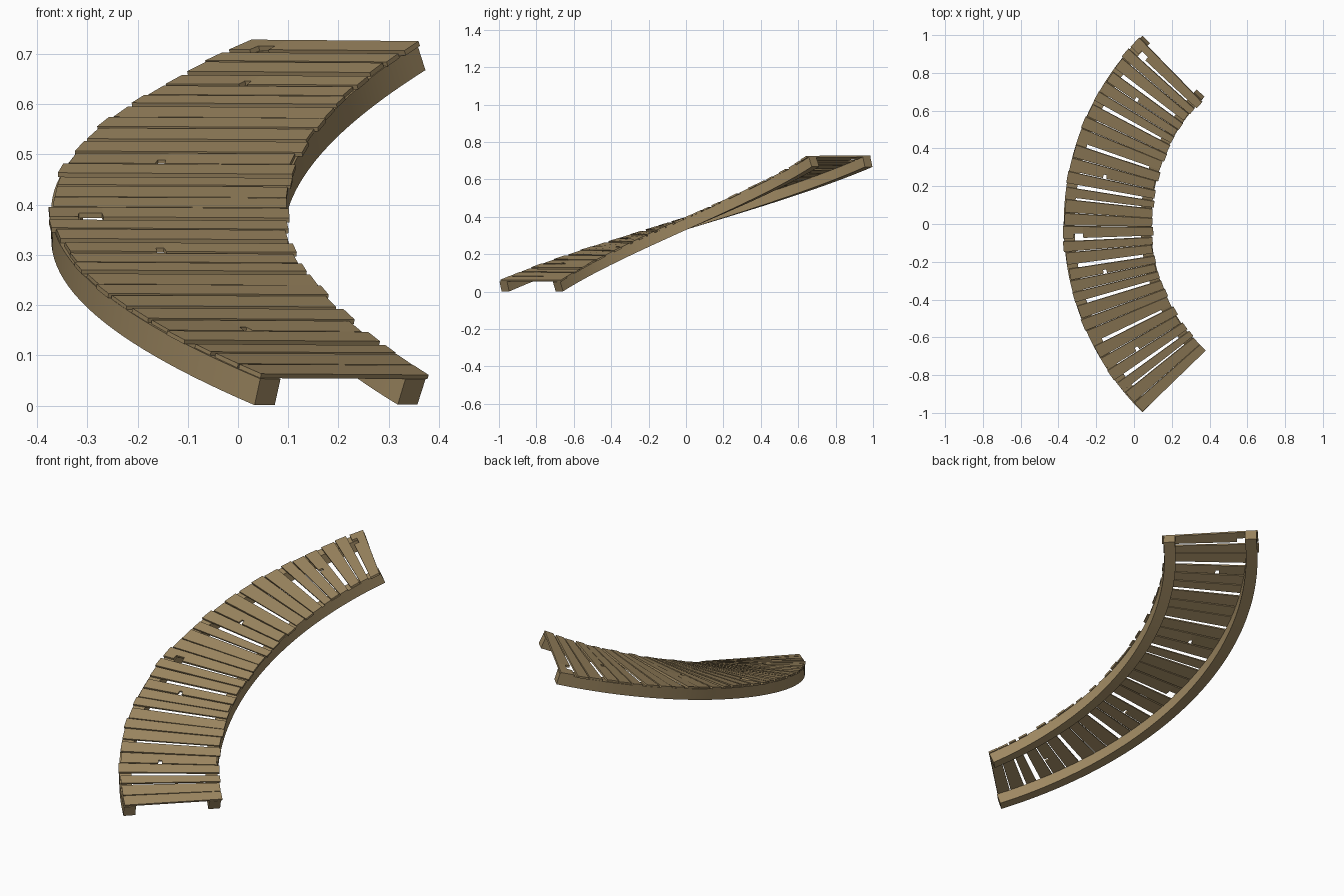
import bpy, bmesh, math, random
from mathutils import Vector

cube = bpy.data.objects.get("Cube")
if cube:
    bpy.data.objects.remove(cube)

CENTRE_X, MID_Z, RISE = 1.03, 0.36, 0.333   # arc centre and half the climb
HALF = math.radians(45)

wood = bpy.data.materials.new("weathered_wood")
wood.use_nodes = True
COLOUR = (0.34, 0.245, 0.12, 1)
wood.diffuse_color = COLOUR
wood.node_tree.nodes["Principled BSDF"].inputs["Base Color"].default_value = COLOUR


def on_ramp(r, angle, n):
    """Point on the helical ramp, lifted by n at right angles to the slope."""
    tangent = Vector((math.sin(angle), math.cos(angle), 0))
    slope = math.atan(RISE / HALF / r)
    p = Vector((CENTRE_X - r * math.cos(angle), r * math.sin(angle),
                MID_Z + RISE * angle / HALF))
    return p + n * (Vector((0, 0, math.cos(slope))) - tangent * math.sin(slope))


def sweep(name, sections):
    """Closed solid through a row of four-cornered sections."""
    bm = bmesh.new()
    rings = [[bm.verts.new(p) for p in s] for s in sections]
    for a, b in zip(rings, rings[1:]):
        for i in range(4):
            j = (i + 1) % 4
            bm.faces.new((a[i], a[j], b[j], b[i]))
    bm.faces.new(rings[0][::-1])
    bm.faces.new(rings[-1])
    bmesh.ops.recalc_face_normals(bm, faces=bm.faces)
    mesh = bpy.data.meshes.new(name)
    bm.to_mesh(mesh)
    bm.free()
    mesh.materials.append(wood)
    obj = bpy.data.objects.new(name, mesh)
    bpy.context.collection.objects.link(obj)
    return obj


# Two curved beams under the deck
RAIL_TOP = 0.0275
for name, r0, r1 in (("inner_beam", 0.94, 0.996), ("outer_beam", 1.345, 1.402)):
    steps = 48
    sections = []
    for k in range(steps + 1):
        a = HALF * (2 * k / steps - 1)
        sections.append([on_ramp(r, a, n) for r, n in
                         ((r0, -RAIL_TOP), (r1, -RAIL_TOP), (r1, RAIL_TOP), (r0, RAIL_TOP))])
    beam = sweep(name, sections)
    bpy.ops.object.select_all(action='DESELECT')
    beam.select_set(True)
    bpy.context.view_layer.objects.active = beam
    bpy.ops.object.shade_smooth_by_angle(angle=math.radians(30))


# Deck boards: fifteen uneven planks, repeated for the lower and upper half
JOINTS = [0, 2.8, 6, 8.8, 11.9, 14.9, 18.2, 21.6, 24.3, 27.7, 30.4, 33, 36, 39.2, 41.9, 45]
WIDE_GAPS = {2: 0.25, 3: 0.4, 6: 0.4, 9: 0.4, 12: 0.45, 14: 0.3}
# chipped edges: plank -> (start radius, end radius, depth in degrees)
CHIPS = {4: (1.2, 1.22, 0.9), 11: (1.2, 1.22, 0.9), 14: (1.3, 1.35, 1.0)}


def plank(name, i, base, rng):
    inner = rng.uniform(0.928, 0.945)
    outer = rng.uniform(1.395, 1.412)
    gap_lo, gap_hi = WIDE_GAPS.get(i, 0.07), WIDE_GAPS.get(i + 1, 0.07)
    skew_lo, skew_hi = rng.uniform(0, 0.15), rng.uniform(0, 0.15)
    top = RAIL_TOP + rng.uniform(0.007, 0.011)
    stations = [(inner, 0), (outer, 0)]
    if i in CHIPS:
        c0, c1, depth = CHIPS[i]
        stations[1:1] = [(c0, 0), (c0 + 0.002, depth), (c1 - 0.002, depth), (c1, 0)]
    sections = []
    for r, chip in stations:
        t = (r - inner) / (outer - inner)
        lo = math.radians(base + JOINTS[i] + gap_lo + skew_lo * t + chip)
        hi = math.radians(base + JOINTS[i + 1] - gap_hi - skew_hi * (1 - t))
        sections.append([on_ramp(r, a, n) for a, n in
                         ((lo, RAIL_TOP), (hi, RAIL_TOP), (hi, top), (lo, top))])
    sweep(name, sections)


for half, base in (("lower", -45), ("upper", 0)):
    rng = random.Random(7)
    for i in range(len(JOINTS) - 1):
        plank(f"{half}_plank_{i + 1}", i, base, rng)
